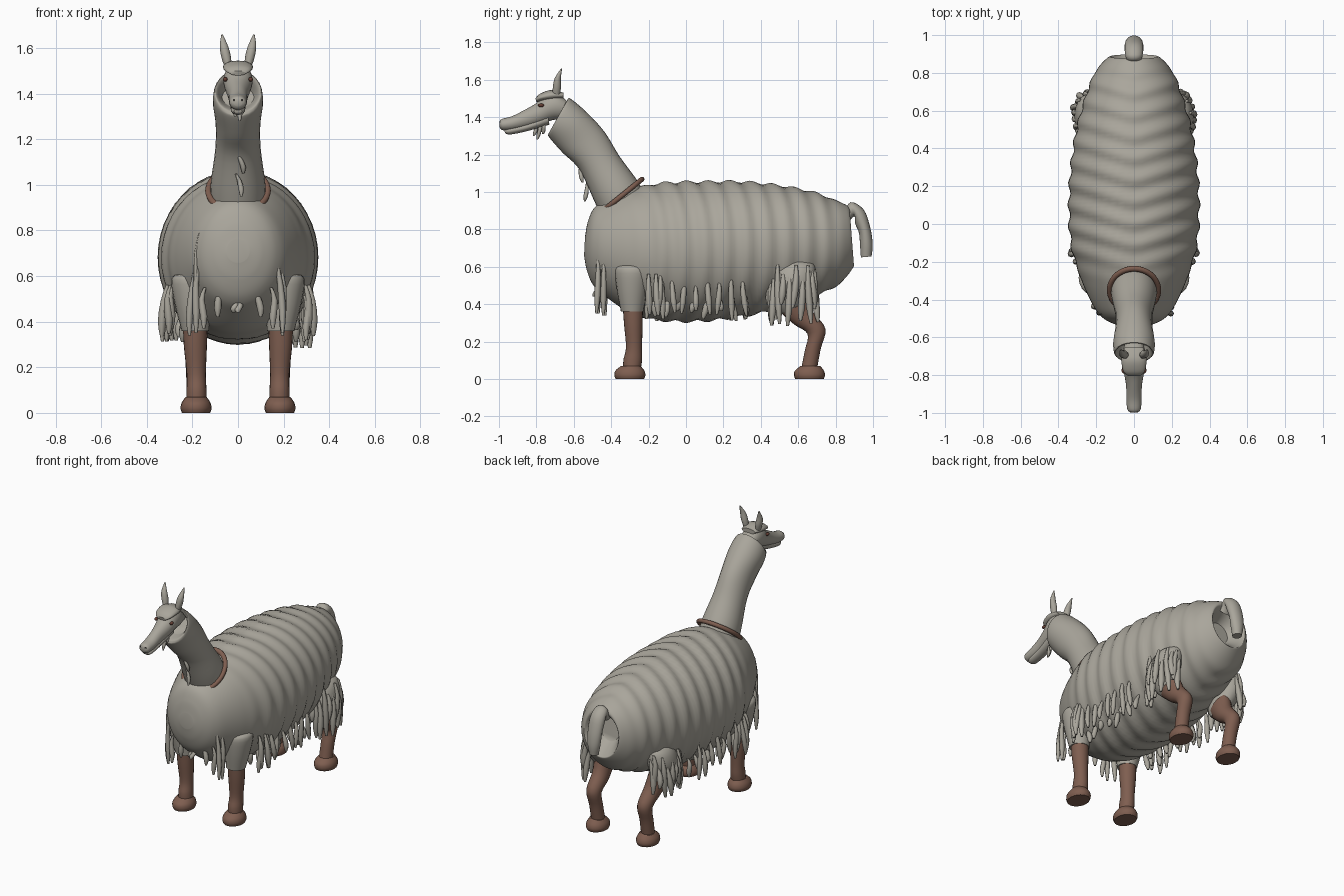
import bpy, bmesh, math, random
from mathutils import Vector, Matrix

random.seed(4)
if "Cube" in bpy.data.objects:
    bpy.data.objects.remove(bpy.data.objects["Cube"])


def material(name, r, g, b):
    m = bpy.data.materials.new(name)
    m.use_nodes = True
    m.diffuse_color = (r, g, b, 1)
    bsdf = m.node_tree.nodes["Principled BSDF"]
    bsdf.inputs["Base Color"].default_value = (r, g, b, 1)
    bsdf.inputs["Roughness"].default_value = 0.9
    return m


WOOL = material("grey wool", 0.40, 0.38, 0.33)
BROWN = material("brown skin", 0.21, 0.112, 0.08)
EYE = material("dark red eye", 0.13, 0.05, 0.035)
DARK = material("dark nostril", 0.03, 0.028, 0.025)


def smooth_ribs(ribs, steps):
    """Catmull-Rom interpolation between ribs."""
    out, n = [], len(ribs)
    for i in range(n - 1):
        a, b, c, d = (ribs[min(max(j, 0), n - 1)] for j in range(i - 1, i + 3))
        for s in range(steps):
            t = s / steps
            out.append([0.5 * (2 * q + (r - p) * t + (2 * p - 5 * q + 4 * r - w) * t * t
                               + (3 * q - p - 3 * r + w) * t ** 3)
                        for p, q, r, w in zip(a, b, c, d)])
    out.append(list(ribs[-1]))
    return out


def loft(bm, ribs, seg=20, steps=4, side=1, ripple=None):
    """Skin elliptical ribs given as (x, y0, z0, y1, z1, half_width)."""
    rings = []
    for x, y0, z0, y1, z1, w in smooth_ribs(ribs, steps):
        mid = Vector((x * side, (y0 + y1) / 2, (z0 + z1) / 2))
        half = Vector((0, (y0 - y1) / 2, (z0 - z1) / 2))
        ring = []
        for k in range(seg):
            a = math.tau * k / seg
            off = half * math.cos(a) + Vector((w * math.sin(a), 0, 0))
            if ripple:
                off *= ripple(mid + off)
            ring.append(bm.verts.new(mid + off))
        rings.append(ring)
    for p, q in zip(rings, rings[1:]):
        for k in range(seg):
            bm.faces.new((p[k - 1], p[k], q[k], q[k - 1]))
    bm.faces.new(rings[0])
    bm.faces.new(rings[-1])


def finish(name, bm, mat, angle=50):
    bmesh.ops.recalc_face_normals(bm, faces=bm.faces)
    me = bpy.data.meshes.new(name)
    bm.to_mesh(me)
    bm.free()
    me.materials.append(mat)
    ob = bpy.data.objects.new(name, me)
    bpy.context.collection.objects.link(ob)
    bpy.ops.object.select_all(action="DESELECT")
    ob.select_set(True)
    bpy.context.view_layer.objects.active = ob
    bpy.ops.object.shade_smooth_by_angle(angle=math.radians(angle))
    return ob


def part(name, ribs, mat, side=1, **kw):
    bm = bmesh.new()
    loft(bm, ribs, side=side, **kw)
    return finish(name, bm, mat)


def column(ribs):
    """Ribs for upright parts: (x, y, z, half_width, half_depth)."""
    return [(x, y - d, z, y + d, z, w) for x, y, z, w, d in ribs]


def ball(name, at, size, mat):
    bm = bmesh.new()
    bmesh.ops.create_uvsphere(bm, u_segments=16, v_segments=10, radius=1,
                              matrix=Matrix.Translation(at) @ Matrix.Diagonal((*size, 1)))
    return finish(name, bm, mat)


def strand(bm, x, y, top, bottom, r=0.015, side=1):
    """A tapering lock of wool hanging down."""
    h, dx, dy = top - bottom, random.uniform(-.01, .015), random.uniform(-.02, .02)
    ribs = [(x - .015, y, top, r * .4, r * .4), (x, y, top - h * .3, r * .8, r * .8),
            (x + dx, y + dy / 2, top - h * .7, r, r), (x + dx, y + dy, bottom, r * .4, r * .4)]
    loft(bm, column(ribs), seg=8, steps=2, side=side)


# Fleece body with rippled wool and a hollow under the tail
def wool_wave(p):
    fade = min(max((p.y + .32) / .2, 0), 1) * min(max((.86 - p.y) / .12, 0), 1)
    return 1 + .022 * fade * math.cos(math.tau * (p.y - .3 * abs(p.x)) / .115)


body = [(-.54, .76, -.545, .66, .05), (-.525, .84, -.53, .58, .11), (-.49, .915, -.495, .5, .17),
        (-.42, .96, -.43, .44, .22), (-.28, 1.02, -.28, .345, .285), (-.1, 1.05, -.1, .31, .335),
        (.1, 1.055, .1, .31, .345), (.3, 1.055, .3, .335, .335), (.5, 1.035, .5, .375, .305),
        (.68, 1.0, .68, .44, .255), (.8, .955, .81, .5, .205), (.87, .92, .89, .59, .14),
        (.86, .88, .885, .62, .115), (.78, .82, .8, .68, .07)]
part("fleece_body", [(0, *r) for r in body], WOOL, seg=48, steps=10, ripple=wool_wave)

# Neck with a recessed top opening
neck = [(-.44, .84, -.22, .98, .12), (-.49, .95, -.26, 1.06, .12), (-.57, 1.12, -.355, 1.19, .10),
        (-.66, 1.21, -.435, 1.32, .098), (-.73, 1.29, -.53, 1.425, .11),
        (-.735, 1.31, -.62, 1.5, .105), (-.72, 1.325, -.625, 1.48, .09),
        (-.66, 1.34, -.59, 1.43, .07)]
part("neck", [(0, *r) for r in neck], WOOL, seg=28, steps=5)

# Head, jaw and brow
head = [(-.998, 1.375, -.997, 1.345, .018), (-.985, 1.39, -.98, 1.33, .035),
        (-.93, 1.405, -.93, 1.33, .04), (-.86, 1.44, -.85, 1.345, .042),
        (-.8, 1.475, -.77, 1.365, .054), (-.75, 1.52, -.71, 1.385, .064),
        (-.69, 1.53, -.66, 1.39, .06), (-.62, 1.47, -.6, 1.41, .04)]
part("head", [(0, *r) for r in head], WOOL, seg=24, steps=4)
jaw = [(-.972, 1.332, -.968, 1.315, .018), (-.94, 1.345, -.94, 1.307, .03),
       (-.85, 1.37, -.85, 1.325, .034), (-.74, 1.42, -.73, 1.36, .045)]
part("lower_jaw", [(0, *r) for r in jaw], WOOL)
brow = [(-.805, 1.5, -.8, 1.48, .035), (-.78, 1.525, -.775, 1.485, .058),
        (-.72, 1.545, -.71, 1.49, .066), (-.655, 1.53, -.655, 1.5, .05)]
part("brow", [(0, *r) for r in brow], WOOL)

# Beard under the jaw and locks down the front of the neck
bm = bmesh.new()
for x, y, top, bottom in [(.012, -.78, 1.37, 1.28), (-.012, -.8, 1.36, 1.3), (.02, -.76, 1.37, 1.31)]:
    strand(bm, x, y, top, bottom, .011)
for x, y, top, bottom in [(.01, -.565, 1.14, 1.05), (.005, -.53, 1.05, .95)]:
    strand(bm, x, y, top, bottom, .012)
finish("beard_and_neck_locks", bm, WOOL)

# Collar lying on the shoulders
bpy.ops.mesh.primitive_torus_add(major_radius=.13, minor_radius=.014, major_segments=40,
                                 minor_segments=10, location=(0, -.35, .975),
                                 rotation=(math.radians(39), 0, 0))
collar = bpy.context.object
collar.name = "collar"
collar.scale.y = 1.12
collar.data.materials.append(BROWN)
bpy.ops.object.shade_smooth_by_angle(angle=math.radians(60))

# Tail
tail = [(.84, .88, .87, .84, .04), (.88, .945, .9, .87, .045), (.95, .905, .905, .83, .05),
        (.985, .81, .925, .78, .048), (.998, .72, .93, .72, .042), (.992, .655, .935, .65, .028)]
part("tail", [(0, *r) for r in tail], WOOL)

for side, label in ((1, "left"), (-1, "right")):
    # Face details and ears
    ball(label + "_eye", (side * .056, -.775, 1.463), (.01, .016, .01), EYE)
    ball(label + "_nostril", (side * .016, -.992, 1.372), (.007, .006, .006), DARK)
    part(label + "_ear", column([(.042, -.695, 1.51, .014, .018), (.052, -.69, 1.56, .021, .022),
                                 (.062, -.685, 1.61, .018, .016), (.07, -.665, 1.66, .003, .003)]),
         WOOL, side, seg=12)

    # Front leg with woolly cuff
    part(label + "_front_cuff", column([(.2, -.285, .61, .06, .07), (.205, -.285, .585, .088, .095),
                                        (.2, -.288, .48, .078, .082), (.187, -.288, .36, .06, .06)]),
         WOOL, side)
    part(label + "_front_leg", column([(.187, -.285, .42, .055, .055), (.187, -.282, .3, .051, .05),
                                       (.183, -.278, .17, .042, .043), (.182, -.285, .1, .044, .05),
                                       (.182, -.29, .04, .044, .045)]), BROWN, side)

    # Hind leg with woolly thigh
    part(label + "_thigh", column([(.19, .6, .64, .04, .06), (.22, .59, .6, .075, .1),
                                   (.235, .57, .5, .08, .115), (.21, .55, .4, .06, .08),
                                   (.195, .55, .35, .035, .04)]), WOOL, side)
    shin = [(.2, .64, .46, .5, .36, .055), (.19, .67, .37, .58, .29, .052),
            (.187, .745, .27, .65, .24, .046), (.185, .72, .16, .635, .15, .042),
            (.183, .7, .05, .615, .05, .042)]
    part(label + "_hind_leg", shin, BROWN, side)

    # Feet
    for name, y in (("front", -.3), ("hind", .66)):
        part(f"{label}_{name}_foot", column([(.184, y, 0, .062, .076), (.184, y, .02, .068, .083),
                                             (.184, y, .045, .063, .077), (.184, y + .005, .07, .046, .052)]),
             BROWN, side)

    # Hanging locks: belly fringe, low fringe, chest, then around thigh and cuff
    bm = bmesh.new()
    for i in range(9):
        y = -.2 + i * .063
        strand(bm, .3 + random.uniform(-.01, .02), y, random.uniform(.49, .58),
               random.uniform(.31, .37), .016, side)
    for i in range(8):
        strand(bm, .23 + random.uniform(-.03, .03), -.17 + i * .07, .44,
               random.uniform(.31, .37), .017, side)
    finish(label + "_belly_locks", bm, WOOL)

    bm = bmesh.new()
    for x, y, top, bottom in [(.185, -.47, .66, .35), (.2, -.44, .64, .34), (.16, -.47, .55, .37),
                              (.085, -.47, .55, .42), (.01, -.475, .49, .44)]:
        strand(bm, x, y, top, bottom, .016, side)
    finish(label + "_chest_locks", bm, WOOL)

    bm = bmesh.new()
    for i in range(13):
        a = math.radians(-110 + i * 17)
        strand(bm, .24 + .075 * math.cos(a), .57 + .12 * math.sin(a), random.uniform(.52, .62),
               random.uniform(.28, .4), .019, side)
    for x, y in ((.31, -.2), (.325, -.16), (.3, -.13)):
        strand(bm, x, y, .56, random.uniform(.29, .35), .018, side)
    finish(label + "_leg_locks", bm, WOOL)

# Single long lock on the right of the chest
bm = bmesh.new()
strand(bm, .185, -.475, .79, .48, .009, -1)
finish("long_chest_lock", bm, WOOL)
